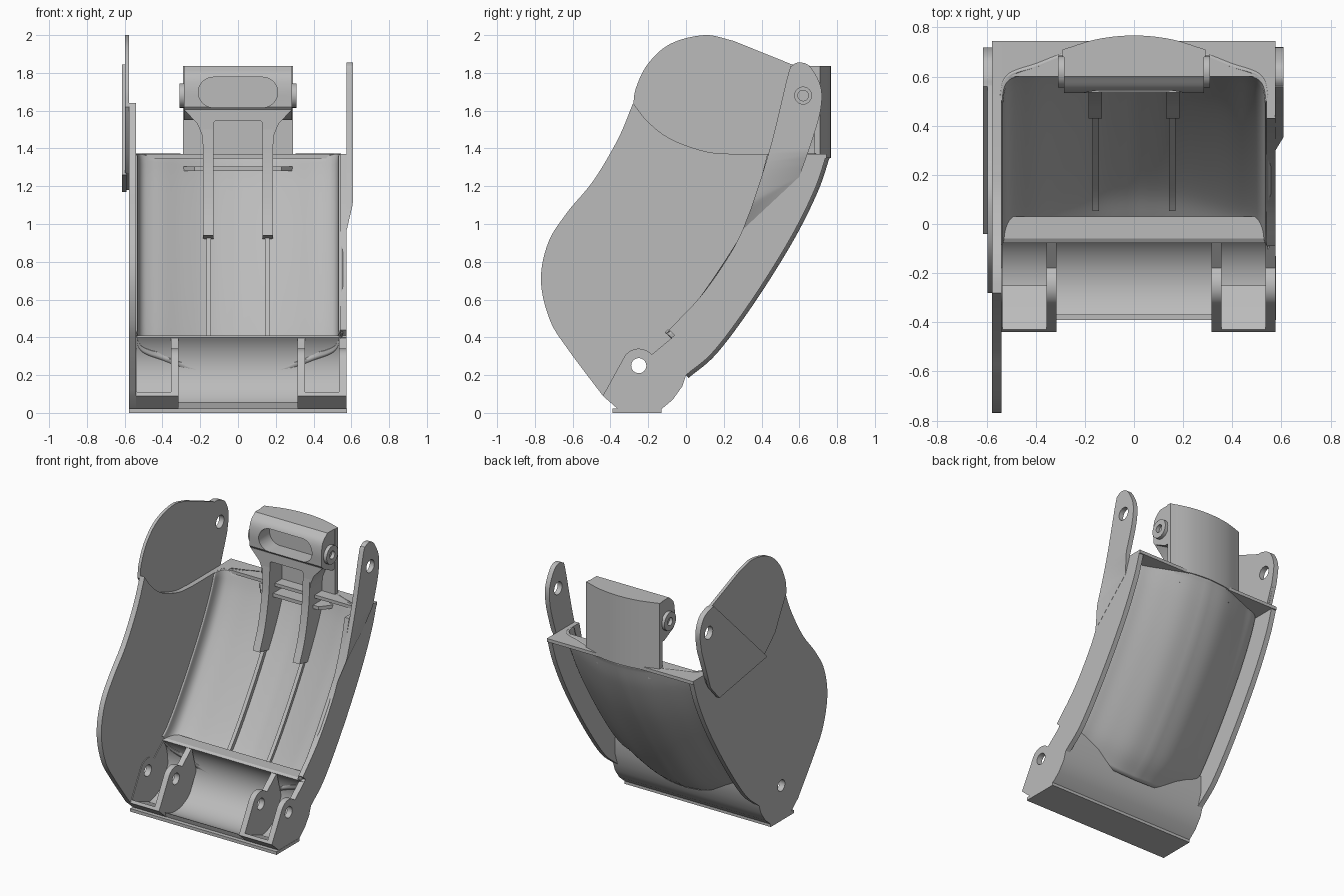
import bpy, bmesh, math
from mathutils import Matrix, Vector

if "Cube" in bpy.data.objects:
    bpy.data.objects.remove(bpy.data.objects["Cube"])

GREY = bpy.data.materials.new("light_grey")
GREY.diffuse_color = (0.5, 0.5, 0.5, 1)
GREY.use_nodes = True
GREY.node_tree.nodes["Principled BSDF"].inputs["Base Color"].default_value = GREY.diffuse_color


def spline(pts, n=7):
    """Smooth curve through the given points."""
    p = [Vector(q) for q in pts]
    p = [2 * p[0] - p[1]] + p + [2 * p[-1] - p[-2]]
    out = []
    for i in range(1, len(p) - 2):
        a, b, c, d = p[i - 1:i + 3]
        for k in range(n):
            t = k / n
            out.append(tuple(0.5 * (2 * b + (c - a) * t + (2 * a - 5 * b + 4 * c - d) * t * t
                                    + (3 * b - a - 3 * c + d) * t ** 3)))
    return out + [tuple(p[-2])]


def arc(cy, cz, r, a0, a1, n=24):
    return [(cy + r * math.cos(math.radians(a0 + (a1 - a0) * i / n)),
             cz + r * math.sin(math.radians(a0 + (a1 - a0) * i / n))) for i in range(n + 1)]


def circle(c, r):
    return arc(c[0], c[1], r, 0, 360 - 15, 23)


AXES = {'x': ((0, 0, 1), (1, 0, 0), (0, 1, 0)),
        'y': ((1, 0, 0), (0, 0, -1), (0, 1, 0)),
        'z': ((1, 0, 0), (0, 1, 0), (0, 0, 1))}


def add_mesh(name, me):
    me.materials.clear()
    me.materials.append(GREY)
    ob = bpy.data.objects.new(name, me)
    bpy.context.collection.objects.link(ob)
    return ob


def prism(name, axis, lo, hi, outline, holes=()):
    """Outline (with holes) extruded along an axis between lo and hi."""
    cu = bpy.data.curves.new(name, 'CURVE')
    cu.dimensions, cu.fill_mode, cu.extrude = '2D', 'BOTH', abs(hi - lo) / 2
    for loop in [outline, *holes]:
        s = cu.splines.new('POLY')
        s.points.add(len(loop) - 1)
        for pt, q in zip(s.points, loop):
            pt.co = (q[0], q[1], 0, 1)
        s.use_cyclic_u = True
    tmp = bpy.data.objects.new("tmp", cu)
    bpy.context.collection.objects.link(tmp)
    me = bpy.data.meshes.new_from_object(tmp.evaluated_get(bpy.context.evaluated_depsgraph_get()))
    bpy.data.objects.remove(tmp)
    mid = (lo + hi) / 2
    me.transform(Matrix.Translation([mid if a == axis else 0 for a in 'xyz'])
                 @ Matrix(AXES[axis]).to_4x4())
    bm = bmesh.new()
    bm.from_mesh(me)
    bmesh.ops.remove_doubles(bm, verts=bm.verts, dist=1e-5)
    bmesh.ops.recalc_face_normals(bm, faces=bm.faces)
    bm.to_mesh(me)
    bm.free()
    return add_mesh(name, me)


PIN, TOP = (-0.25, 0.25), (0.62, 1.68)
back = spline([(0, 0.2), (0.15, 0.33), (0.35, 0.60), (0.55, 0.92), (0.68, 1.18), (0.745, 1.37)])
heel = [(-0.36, 0.02), (-0.13, 0.02), (-0.07, 0.07), (-0.02, 0.14)]
lug_top = arc(*PIN, 0.09, 50, 155, 14) + [(-0.44, 0.09)]


def offset(d):
    """Back curve moved inward by d, kept clear of the hinge barrel and the rim."""
    out = []
    for i, q in enumerate(back):
        a, b = back[max(i - 1, 0)], back[min(i + 1, len(back) - 1)]
        t = (Vector(b) - Vector(a)).normalized()
        p = Vector(q) + Vector((-t.y, t.x)) * d
        r = p - Vector(PIN)
        if r.length < 0.235:
            p = Vector(PIN) + r.normalized() * 0.235
        out.append((p.x, min(p.y, 1.36)))
    return out


# Large left side plate
front = spline([(-0.28, 1.64), (-0.36, 1.45), (-0.49, 1.23), (-0.63, 1.06), (-0.73, 0.90), (-0.768, 0.70),
                (-0.72, 0.49), (-0.62, 0.33), (-0.44, 0.09)])
crest = spline([(0.25, 1.37), (0.1, 1.385), (-0.08, 1.45), (-0.2, 1.54), (-0.28, 1.64)])
prism("left_side_plate", 'x', -0.577, -0.54, heel + back + crest[:-1] + front, [circle(PIN, 0.04)])

# Upper left ear with its pivot gusset
tip = spline([(0.56, 1.845), (0.61, 1.84), (0.68, 1.80), (0.718, 1.70), (0.70, 1.57)])
ear = spline([(-0.28, 1.62), (-0.265, 1.72), (-0.2, 1.85), (-0.08, 1.955), (0.1, 2.0), (0.25, 1.97)])
prism("left_ear", 'x', -0.597, -0.576, ear + tip + [(0.6, 1.3), (0.5, 1.18), (-0.03, 1.27), (-0.15, 1.38)],
      [circle(TOP, 0.045)])
prism("left_gusset", 'x', -0.614, -0.59, tip + [(0.6, 1.28), (0.5, 1.17), (-0.04, 1.26)], [circle(TOP, 0.045)])

# Right side wall and its pivot arm with ramped foot
wall_front = spline([(0.43, 1.37), (0.38, 1.18), (0.30, 0.97), (0.22, 0.82), (0.08, 0.62), (-0.09, 0.44)])
prism("right_side_wall", 'x', 0.54, 0.575, heel + back + wall_front + [(-0.06, 0.41), (-0.18, 0.31)] + lug_top,
      [circle(PIN, 0.04)])
arm = prism("right_arm", 'x', 0.574, 0.609,
            spline([(0.30, 0.97), (0.36, 1.13), (0.45, 1.42), (0.54, 1.79), (0.565, 1.84), (0.605, 1.855),
                    (0.66, 1.83), (0.715, 1.72), (0.71, 1.59), (0.66, 1.42), (0.60, 1.25)]), [circle(TOP, 0.045)])
for v in arm.data.vertices:
    # ramp: outer face fades into the wall along the diagonal foot
    rise = (v.co.z - 0.97) - (v.co.y - 0.30) * 0.93
    if v.co.x > 0.6 and rise < 0.09 and v.co.z < 1.4:
        v.co.x = 0.576 + 0.033 * max(rise, 0) / 0.09

# Curved back panel, bulging in the middle with rounded corners
half = spline([(0, -0.02), (0.15, -0.005), (0.29, 0.04), (0.40, 0.085), (0.47, 0.108), (0.512, 0.13),
               (0.535, 0.165), (0.545, 0.22)], 5)
cross = [(-x, d) for x, d in half[:0:-1]] + half
bm = bmesh.new()
rows = [[bm.verts.new((x, y, z)) for y, z in offset(d + 0.012)] for x, d in cross]
for r0, r1 in zip(rows, rows[1:]):
    for j in range(len(r0) - 1):
        bm.faces.new((r0[j], r1[j], r1[j + 1], r0[j + 1]))
bmesh.ops.recalc_face_normals(bm, faces=bm.faces)
me = bpy.data.meshes.new("back_panel")
bm.to_mesh(me)
bm.free()
panel = add_mesh("back_panel", me)
sol = panel.modifiers.new("thickness", 'SOLIDIFY')
sol.thickness, sol.offset = 0.024, 0

# Top rim and stiffener
corner = [(0.575, 0.5), (0.54, 0.5), (0.535, 0.56), (0.525, 0.585), (0.50, 0.60)]
prism("top_rim", 'z', 1.347, 1.37, [(-0.575, 0.745), (0.575, 0.745)] + corner + [(-x, y) for x, y in corner[::-1]])
prism("stiffener", 'z', 1.28, 1.305, [(-0.30, 0.67), (-0.23, 0.58), (0.23, 0.58), (0.30, 0.67), (0.2, 0.71), (-0.2, 0.71)])

# Hinge barrel, foot and hinge brackets
prism("hinge_barrel", 'x', -0.575, 0.575, arc(*PIN, 0.228, 41, -122, 36)
      + heel + [(0, 0.2), (0.03, 0.29), (0.03, 0.41), (-0.06, 0.41)])
prism("foot", 'x', -0.577, 0.577, [(-0.39, 0), (-0.13, 0), (-0.13, 0.022), (-0.39, 0.022)])
lug = [(-0.36, 0.02), (-0.2, 0.022), (-0.1, 0.07), (-0.02, 0.22), (-0.07, 0.40), (-0.18, 0.31)] + lug_top
for side, s in (("left", -1), ("right", 1)):
    for part, a, b in (("inner", 0.315, 0.355), ("outer", 0.535, 0.57)):
        prism(f"{side}_{part}_lug", 'x', s * a, s * b, lug, [circle(PIN, 0.04)])
    prism(f"{side}_bracket_floor", 'x', s * 0.315, s * 0.575,
          [(-0.44, 0.09), (-0.43, 0.11), (-0.36, 0.07), (-0.25, 0.03), (-0.36, 0.02)])

# Latch: curved back plate, head with slot, neck, bosses, legs, ribs
prism("latch_back_plate", 'z', 1.35, 1.837,
      spline([(-0.29, 0.71), (-0.15, 0.752), (0, 0.767), (0.15, 0.752), (0.29, 0.71)]) + [(0.29, 0.68), (-0.29, 0.68)])
head = prism("latch_head", 'x', -0.285, 0.285,
             spline([(0.535, 1.62), (0.533, 1.72), (0.55, 1.79), (0.60, 1.837)]) + [(0.70, 1.837), (0.70, 1.55), (0.65, 1.55), (0.55, 1.60)])
slot = prism("slot_cutter", 'y', 0.4, 0.655, arc(0.13, 1.697, 0.08, -90, 90) + arc(-0.13, 1.697, 0.08, 90, 270))
slot.hide_render = True
cut = head.modifiers.new("slot", 'BOOLEAN')
cut.operation, cut.solver, cut.object = 'DIFFERENCE', 'EXACT', slot
cut_mesh = bpy.data.meshes.new_from_object(head.evaluated_get(bpy.context.evaluated_depsgraph_get()))
head.modifiers.clear()
head.data = cut_mesh
bpy.data.objects.remove(slot)
neck = [(0.12, 1.545), (0.13, 1.535), (0.13, 1.40), (0.185, 1.40), (0.19, 1.47), (0.215, 1.53), (0.285, 1.605)]
prism("latch_neck", 'y', 0.545, 0.69, neck + [(-x, z) for x, z in neck[::-1]])
leg = spline([(0.545, 1.5), (0.53, 1.3), (0.49, 1.1), (0.43, 0.94)]) + [(0.53, 0.92), (0.62, 1.08), (0.69, 1.25), (0.71, 1.5)]
rib = offset(0.045)[4:27] + offset(0.008)[26:3:-1]
for side, s in (("left", -1), ("right", 1)):
    prism(f"{side}_latch_boss", 'x', s * 0.27, s * 0.31, circle(TOP, 0.065), [circle(TOP, 0.028)])
    prism(f"{side}_latch_leg", 'x', s * 0.13, s * 0.185, leg)
    prism(f"{side}_panel_rib", 'x', s * 0.142, s * 0.168, rib)

# Smooth shading with sharp edges kept
for ob in bpy.context.scene.objects:
    ob.select_set(True)
    bpy.context.view_layer.objects.active = ob
bpy.ops.object.shade_smooth_by_angle(angle=math.radians(30))
